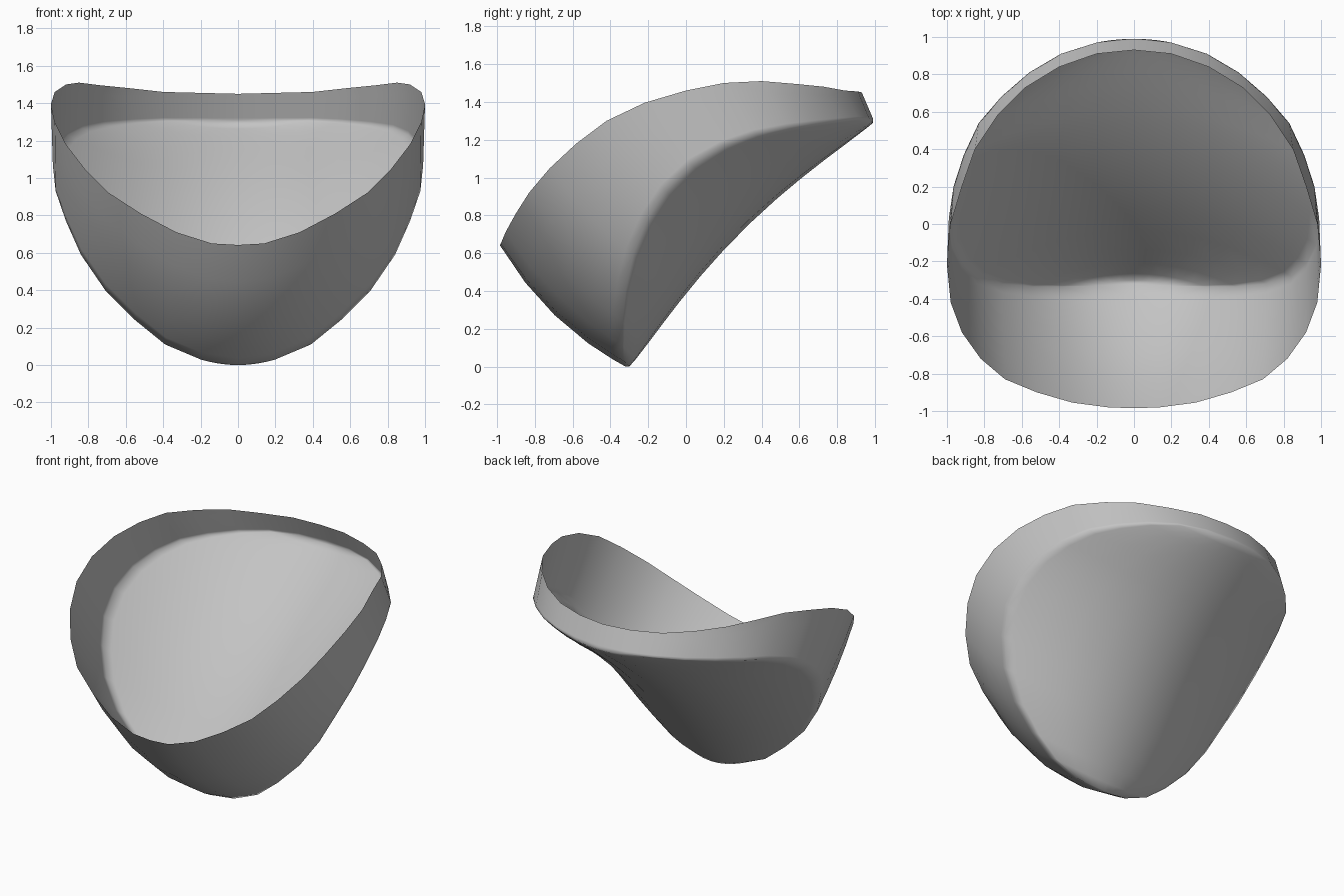
import bpy, bmesh
from mathutils import Vector

if "Cube" in bpy.data.objects:
    bpy.data.objects.remove(bpy.data.objects["Cube"])

# Right half of the upper rim, front centre to back centre
RIM = [(0, -.985, .642), (.14, -.98, .65), (.33, -.955, .71), (.52, -.90, .81),
       (.69, -.83, .92), (.82, -.72, 1.05), (.92, -.58, 1.18), (.98, -.42, 1.30),
       (1, -.22, 1.395), (.98, 0, 1.46), (.92, .2, 1.50), (.85, .4, 1.51),
       (.73, .58, 1.495), (.58, .73, 1.48), (.40, .84, 1.46), (.20, .91, 1.455),
       (0, .93, 1.45)]
# Right half of the crease between wall and floor
CREASE = [(0, -.32, 0), (.20, -.33, .03), (.39, -.335, .11), (.55, -.335, .24),
          (.71, -.32, .40), (.84, -.28, .59), (.92, -.21, .77), (.975, -.11, .93),
          (.99, .03, 1.07), (.965, .2, 1.17), (.91, .37, 1.23), (.83, .54, 1.265),
          (.71, .68, 1.285), (.56, .81, 1.30), (.39, .91, 1.31), (.20, .97, 1.31),
          (0, .99, 1.31)]
WALL = [0, .25, .5, .75, .92]
FLOOR = [1, .95, .8, .6, .4, .2, 0]


def floor_centre(edge):
    """Point on the floor's centre line, square across from a crease point."""
    if edge.x == 0:
        return edge.copy()
    s = edge.y + edge.z
    d = .30 + .12 * max(0, 1 - ((s - 1) / 1.28) ** 2) ** 1.3
    return Vector((0, (s - d) / 2, (s + d) / 2))


def section(i):
    """One rib: rim, bulging wall, crease, then the sagging floor to the centre."""
    rim, edge = Vector(RIM[i]), Vector(CREASE[i])
    bulge = Vector((0, -.042, -.05)) * max(0, 1 - i / 8)
    pts = [rim.lerp(edge, t) + bulge * 4 * t * (1 - t) for t in WALL]
    mid = floor_centre(edge)
    for k in FLOOR:
        p = mid.lerp(edge, k * k)
        p.x = edge.x * k
        pts.append(p)
    return pts


# Half shell as a grid of ribs
bm = bmesh.new()
ribs = [[bm.verts.new(p) for p in section(i)] for i in range(len(RIM))]
for a, b in zip(ribs, ribs[1:]):
    for j in range(len(a) - 1):
        bm.faces.new((a[j], a[j + 1], b[j + 1], b[j]))
bmesh.ops.remove_doubles(bm, verts=bm.verts, dist=.0005)
for f in bm.faces:
    f.smooth = True
mesh = bpy.data.meshes.new("scoop_shell")
bm.to_mesh(mesh)
bm.free()

shell = bpy.data.objects.new("scoop_shell", mesh)
bpy.context.collection.objects.link(shell)

# Mirror to the left side
mirror = shell.modifiers.new("mirror", 'MIRROR')
mirror.use_clip = True
mirror.merge_threshold = .001

grey = bpy.data.materials.new("plain grey")
grey.diffuse_color = (.55, .55, .55, 1)
grey.use_nodes = True
grey.node_tree.nodes["Principled BSDF"].inputs["Base Color"].default_value = grey.diffuse_color
mesh.materials.append(grey)
